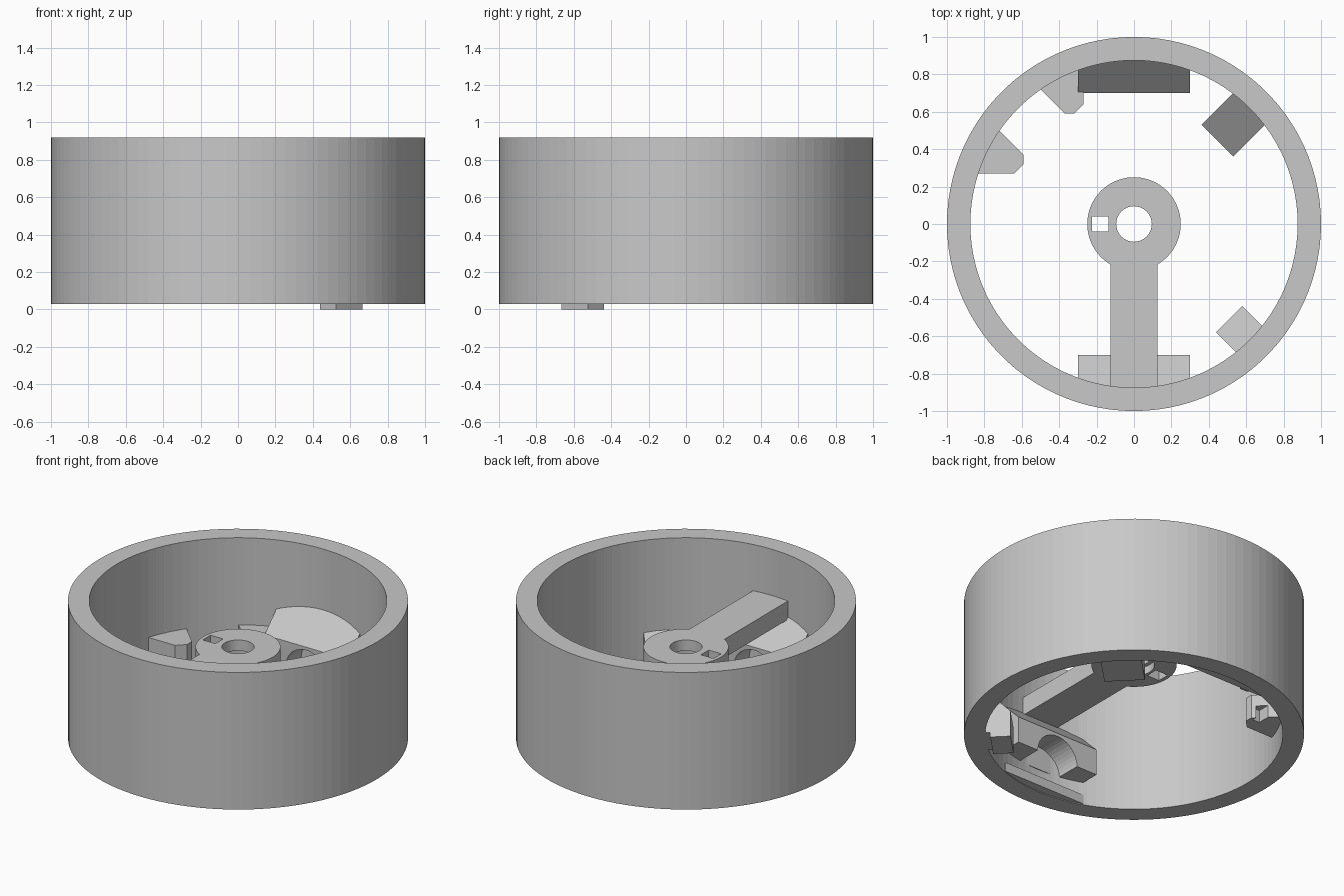
import bpy, bmesh, math
from mathutils import Matrix

if "Cube" in bpy.data.objects:
    bpy.data.objects.remove(bpy.data.objects["Cube"])

grey = bpy.data.materials.new("plain grey")
grey.use_nodes = True
COLOUR = (0.58, 0.58, 0.58, 1)
grey.diffuse_color = COLOUR
grey.node_tree.nodes["Principled BSDF"].inputs["Base Color"].default_value = COLOUR


def prism(name, outline, low, high, matrix=Matrix()):
    """Extrude a flat outline from low to high along local z."""
    bm = bmesh.new()
    base = bm.faces.new([bm.verts.new((x, y, low)) for x, y in outline])
    top = bmesh.ops.extrude_face_region(bm, geom=[base])["geom"]
    bmesh.ops.translate(bm, vec=(0, 0, high - low),
                        verts=[v for v in top if isinstance(v, bmesh.types.BMVert)])
    bm.transform(matrix)
    bmesh.ops.recalc_face_normals(bm, faces=bm.faces)
    mesh = bpy.data.meshes.new(name)
    bm.to_mesh(mesh)
    bm.free()
    mesh.materials.append(grey)
    ob = bpy.data.objects.new(name, mesh)
    bpy.context.collection.objects.link(ob)
    return ob


def arc(radius, count, start=0.0, end=math.tau, closed=True):
    steps = count if closed else count - 1
    return [(radius * math.cos(start + (end - start) * i / steps),
             radius * math.sin(start + (end - start) * i / steps)) for i in range(count)]


def rect(x0, x1, y0, y1):
    return [(x0, y0), (x1, y0), (x1, y1), (x0, y1)]


def cut(target, cutter):
    mod = target.modifiers.new("cut", "BOOLEAN")
    mod.operation = "DIFFERENCE"
    mod.solver = "EXACT"
    mod.object = cutter
    cutter.hide_render = True
    cutter.hide_viewport = True
    cutter.display_type = "WIRE"


def radial_frame(degrees):
    """Local x points outward, local y up, local z sideways."""
    turn = Matrix.Rotation(math.radians(degrees), 4, "Z")
    return turn @ Matrix.Rotation(math.pi / 2, 4, "X")


def wedge(name, degrees, inner, width, low, lip):
    """Wall block whose top rises at 45 degrees towards the wall."""
    outer = 0.91
    outline = [(inner, low), (outer, low), (outer, lip + outer - inner), (inner, lip)]
    return prism(name, outline, -width / 2, width / 2, radial_frame(degrees))


# Outer ring
bm = bmesh.new()
loops = [[bm.verts.new((x, y, z)) for x, y in arc(r, 100)]
         for r, z in ((1, 0.03), (1, 0.92), (0.875, 0.92), (0.875, 0.03))]
for k, loop in enumerate(loops):
    above = loops[(k + 1) % len(loops)]
    for i in range(len(loop)):
        j = (i + 1) % len(loop)
        bm.faces.new((loop[i], loop[j], above[j], above[i]))
bmesh.ops.recalc_face_normals(bm, faces=bm.faces)
ring_mesh = bpy.data.meshes.new("outer_ring")
bm.to_mesh(ring_mesh)
bm.free()
ring_mesh.materials.append(grey)
bpy.context.collection.objects.link(bpy.data.objects.new("outer_ring", ring_mesh))

# Hub with its arm, bored and slotted
half = math.asin(0.125 / 0.25)
outline = arc(0.25, 56, -math.pi / 2 + half, 1.5 * math.pi - half, closed=False)
outline += [(-0.125, -0.9), (0.125, -0.9)]
hub = prism("hub_and_arm", outline, 0.50, 0.62)
cut(hub, prism("bore_cutter", arc(0.095, 48), 0.4, 0.7))
cut(hub, prism("recess_cutter", arc(0.12, 48), 0.4, 0.55))
cut(hub, prism("slot_cutter", rect(-0.225, -0.135, -0.04, 0.04), 0.4, 0.7))

# Two wide wall mounts with arched cradles and lower lips
for name, degrees in (("front", -90), ("back", 90)):
    mount = wedge(name + "_mount", degrees, 0.70, 0.6, 0.18, 0.35)
    cradle = [(z, 0.18 + x) for x, z in arc(0.15, 40)]
    frame = Matrix.Rotation(math.radians(degrees + 90), 4, "Z") @ Matrix.Rotation(math.pi / 2, 4, "X")
    cut(mount, prism(name + "_cradle_cutter", cradle, 0.6, 0.87, frame))
    prism(name + "_lip", rect(0.82, 0.91, 0.035, 0.095), -0.3, 0.3, radial_frame(degrees))

# Small wall blocks on the left side
wedge("back_left_block", 45, 0.63, 0.24, 0.035, 0.12)
wedge("front_left_block", -45, 0.72, 0.20, 0.03, 0.17)
prism("front_left_foot", rect(0.72, 0.84, 0, 0.04), -0.1, 0.1, radial_frame(-45))

# Pair of clips mirrored across the diagonal
clip = [(-0.88, 0.27), (-0.64, 0.27), (-0.59, 0.32), (-0.59, 0.37), (-0.77, 0.55)]
notch = rect(-0.66, -0.61, 0.36, 0.46)
for name, flip in (("right_clip", False), ("back_clip", True)):
    shape, gap = ([(-y, -x) for x, y in pts] if flip else pts for pts in (clip, notch))
    body = prism(name, shape, 0.20, 0.355)
    cut(body, prism(name + "_notch_cutter", gap, 0.15, 0.28))
